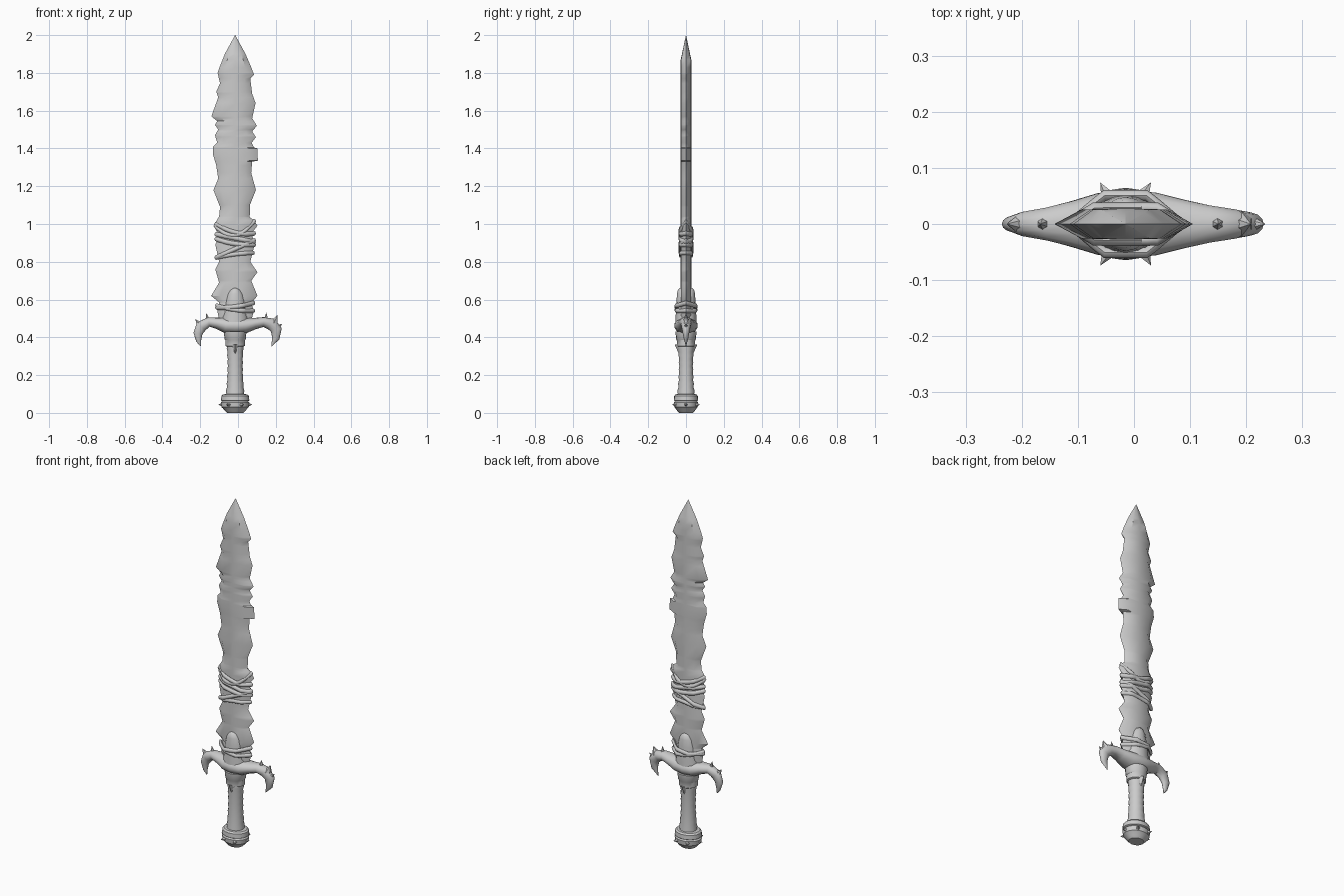
import bpy, bmesh
from math import sin, cos, pi, radians
from mathutils import Vector

if "Cube" in bpy.data.objects:
    bpy.data.objects.remove(bpy.data.objects["Cube"])

CX = -0.015  # blade and grip axis


def loft(name, rings, angle=35):
    """Skin a list of equal-length point rings and cap both ends."""
    bm = bmesh.new()
    vs = [[bm.verts.new(p) for p in r] for r in rings]
    n = len(rings[0])
    for a, b in zip(vs, vs[1:]):
        for i in range(n):
            j = (i + 1) % n
            bm.faces.new((a[i], a[j], b[j], b[i]))
    bm.faces.new(vs[0])
    bm.faces.new(vs[-1])
    bmesh.ops.remove_doubles(bm, verts=bm.verts, dist=1e-5)
    bmesh.ops.recalc_face_normals(bm, faces=bm.faces)
    me = bpy.data.meshes.new(name)
    bm.to_mesh(me)
    bm.free()
    ob = bpy.data.objects.new(name, me)
    bpy.context.collection.objects.link(ob)
    bpy.ops.object.select_all(action='DESELECT')
    ob.select_set(True)
    bpy.context.view_layer.objects.active = ob
    bpy.ops.object.shade_smooth_by_angle(angle=radians(angle))
    return ob


def column(name, prof, n=16, angle=35):
    """Upright elliptical loft from (z, half width, half depth)."""
    return loft(name, [[(CX + a * cos(2 * pi * i / n), b * sin(2 * pi * i / n), z)
                        for i in range(n)] for z, a, b in prof], angle)


def spike(name, base, tip, r, n=6):
    base, tip = Vector(base), Vector(tip)
    q = (tip - base).to_track_quat('Z', 'Y')
    ring = [base + q @ Vector((r * cos(2 * pi * i / n), r * sin(2 * pi * i / n), 0)) for i in range(n)]
    return loft(name, [ring, [tip + (p - base) * 0.02 for p in ring]])


def lerp(tab, z):
    for (z0, w0), (z1, w1) in zip(tab, tab[1:]):
        if z0 <= z <= z1:
            return w0 + (w1 - w0) * (z - z0) / (z1 - z0)
    return tab[-1][1]


# Blade with chipped edges: (height, half width) for each edge
left = [(.49, .085), (.545, .095), (.585, .085), (.62, .127), (.69, .085), (.76, .105), (.80, .085),
        (.89, .105), (.94, .085), (.99, .115), (1.04, .085), (1.09, .08), (1.18, .115), (1.24, .09),
        (1.31, .1), (1.37, .118), (1.41, .116), (1.43, .095), (1.47, .107), (1.50, .09), (1.525, .107),
        (1.545, .095), (1.57, .126), (1.67, .09), (1.70, .1), (1.745, .08), (1.80, .093), (1.83, .083),
        (1.9, .055), (2, .0005)]
right = [(.49, .085), (.54, .1), (.58, .085), (.62, .118), (.70, .085), (.745, .118), (.80, .08),
         (.90, .105), (.95, .085), (.99, .118), (1.02, .1), (1.035, .077), (1.1, .078), (1.18, .11),
         (1.27, .085), (1.33, .09), (1.335, .12), (1.40, .118), (1.405, .1), (1.43, .087), (1.46, .11),
         (1.49, .09), (1.52, .115), (1.56, .09), (1.64, .108), (1.69, .09), (1.77, .08), (1.79, .1),
         (1.83, .085), (1.9, .055), (2, .0005)]
rows = []
for z in sorted({p[0] for p in left + right} | {1.87}):
    l, r = lerp(left, z), lerp(right, z)
    t = .028 * max(.01, min(1, (2 - z) / .13))
    half = [(-.62 * l, -.92 * t), (0, -t), (.62 * r, -.92 * t)]
    ring = [(-l, 0)] + half + [(r, 0)] + [(x, -y) for x, y in reversed(half)]
    rows.append([(CX + x, y, z) for x, y in ring])
loft("blade", rows, 40)

# Rounded tongue at the blade root
column("blade_root", [(.47, .075, .056), (.53, .064, .054), (.59, .056, .05), (.63, .046, .048),
                      (.652, .03, .043), (.66, .014, .034)], 16, 50)


def cord(name, z0, slope, vee, a, b, r, flat=.45):
    """Closed cord hugging the blade; slope tilts it, vee lifts both edges."""
    n, m = 32, 8
    rings = []
    for i in range(n):
        t = 2 * pi * i / n
        u = cos(t)
        y = b * min(1, (1 - abs(u)) / flat) * (1 if sin(t) >= 0 else -1)
        c = Vector((CX + a * u, y, z0 + slope * u + vee * u * u))
        out = Vector((cos(t) * .4, sin(t), 0)).normalized()
        rings.append([c + out * r * .8 * cos(2 * pi * k / m) + Vector((0, 0, r * sin(2 * pi * k / m)))
                      for k in range(m)])
    return loft(name, rings + [rings[0]], 50)


# Cords round the middle of the blade and round its root
for i, (z0, s, v) in enumerate([(.94, .015, .06), (.925, -.02, .0), (.895, -.015, .01),
                                (.868, .045, .0), (.955, -.025, .02)]):
    cord(f"blade_cord_{i}", z0, s, v, .1, .029, .0125)
cord("blade_cord_low", .84, .012, -.005, .095, .029, .011)
cord("root_cord_upper", .562, .012, .008, .097, .051, .012, .6)
cord("root_cord_lower", .545, -.014, .01, .097, .051, .011, .6)


def arm(name, path, n=14):
    """Tapered horn: (x, z, half height, half depth) along a bent path."""
    rings = []
    for i, (x, z, h, d) in enumerate(path):
        p, q = path[max(i - 1, 0)], path[min(i + 1, len(path) - 1)]
        t = Vector((q[0] - p[0], 0, q[1] - p[1])).normalized()
        nrm = Vector((-t.z, 0, t.x))
        rings.append([Vector((x, 0, z)) + nrm * h * cos(2 * pi * k / n)
                      + Vector((0, d * sin(2 * pi * k / n), 0)) for k in range(n)])
    return loft(name, rings, 50)


# Crossguard: one loft from the left claw to the right claw
arm("crossguard", [(-.198, .352, .0008, .0008), (-.208, .38, .013, .009), (-.212, .42, .024, .015),
                   (-.195, .458, .031, .022), (-.155, .481, .025, .03), (-.11, .475, .03, .042),
                   (-.065, .463, .041, .056), (CX, .462, .046, .063), (.04, .463, .041, .057),
                   (.09, .473, .03, .044), (.135, .481, .026, .034), (.175, .471, .032, .027),
                   (.203, .44, .03, .021), (.2, .395, .02, .012), (.177, .352, .0008, .0008)])
for i, (b, t, r) in enumerate([((-.16, 0, .485), (-.167, 0, .528), .016),
                               ((-.205, 0, .468), (-.226, 0, .497), .018),
                               ((.148, 0, .485), (.15, 0, .532), .016),
                               ((.19, 0, .475), (.208, 0, .517), .024),
                               ((.212, 0, .455), (.234, 0, .472), .014)]):
    spike(f"guard_spike_{i}", b, t, r)

# Collar with pointed tabs front and back
column("collar", [(.35, .043, .04), (.355, .052, .048), (.385, .052, .049), (.39, .056, .052),
                  (.43, .06, .056)])
for s in (-1, 1):
    spike("collar_tab", (CX, s * .03, .36), (CX, s * .034, .305), .03, 4)

# Leather grip, waisted and ridged by its wrapping
grip = [(.09, .05)]
for i in range(15):
    z = .1 + .26 * i / 14
    w = .039 + .045 * abs((z - .25) / .15) ** 2 * .2
    grip.append((z, w + (.0025 if i % 2 else -.001)))
column("grip", [(z, w, w * .95) for z, w in grip], 14, 30)

# Pommel with rings and six spikes
column("pommel", [(z, w, w * .86) for z, w in
                  [(0, .042), (.012, .055), (.025, .066), (.03, .072), (.055, .075), (.062, .068),
                   (.066, .075), (.09, .073), (.098, .064), (.1, .045)]], 20)
for i in range(6):
    a = i * pi / 3
    spike(f"pommel_spike_{i}", (CX + .06 * cos(a), .055 * sin(a), .044),
          (CX + .09 * cos(a), .085 * sin(a), .044), .015, 5)
